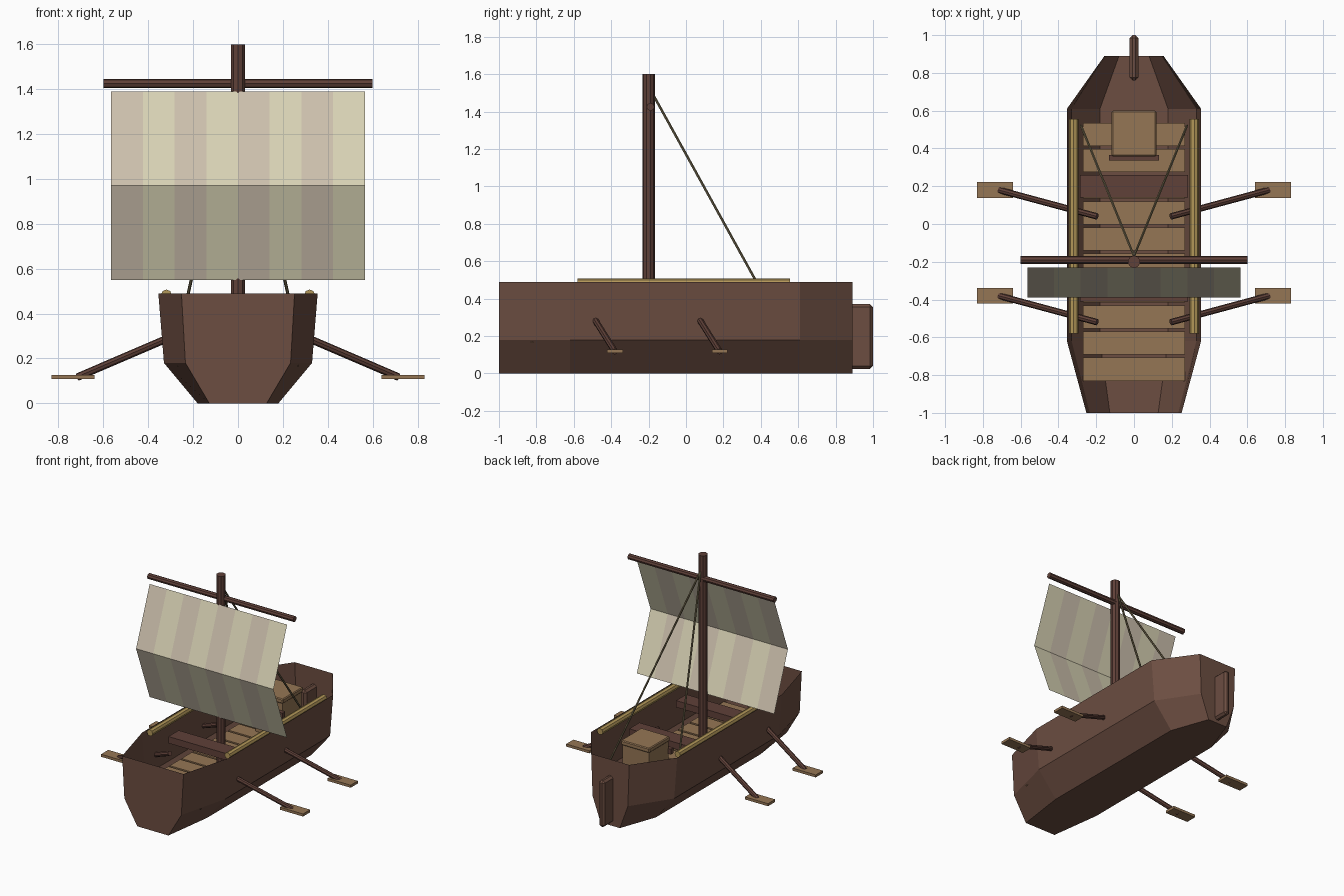
import bpy, bmesh
from mathutils import Vector

if "Cube" in bpy.data.objects:
    bpy.data.objects.remove(bpy.data.objects["Cube"])


def material(name, rgb):
    m = bpy.data.materials.new(name)
    m.diffuse_color = (*rgb, 1)
    m.use_nodes = True
    m.node_tree.nodes["Principled BSDF"].inputs["Base Color"].default_value = m.diffuse_color
    return m


HULL = material("hull brown", (0.15, 0.075, 0.053))
DARK = material("dark wood", (0.115, 0.052, 0.04))
OAK = material("light wood", (0.30, 0.18, 0.09))
ROPE = material("rope", (0.16, 0.13, 0.07))
YELLOW = material("pale rail wood", (0.45, 0.31, 0.10))
CREAM = material("cream cloth", (0.69, 0.65, 0.46))
BEIGE = material("beige cloth", (0.61, 0.53, 0.42))


def finish(name, bm, *mats):
    me = bpy.data.meshes.new(name)
    bm.to_mesh(me)
    bm.free()
    for m in mats:
        me.materials.append(m)
    ob = bpy.data.objects.new(name, me)
    bpy.context.collection.objects.link(ob)
    return ob


def box(name, x, y, z, mat, bevel=0):
    """Box given as (min, max) on each axis."""
    bm = bmesh.new()
    bmesh.ops.create_cube(bm, size=1)
    for v in bm.verts:
        v.co = [r[0] if c < 0 else r[1] for c, r in zip(v.co, (x, y, z))]
    if bevel:
        bmesh.ops.bevel(bm, geom=bm.edges[:], offset=bevel, segments=1, affect='EDGES')
    return finish(name, bm, mat)


def rod(name, a, b, r, mat, sides=8):
    """Faceted cylinder from point a to point b."""
    a, b = Vector(a), Vector(b)
    bm = bmesh.new()
    bmesh.ops.create_cone(bm, cap_ends=True, segments=sides, radius1=r, radius2=r,
                          depth=(b - a).length)
    q = (b - a).to_track_quat('Z', 'Y')
    for v in bm.verts:
        v.co = q @ v.co + (a + b) / 2
    return finish(name, bm, mat)


# Hull: one open cross-section, scaled in width at four stations
profile = [(0.355, 0.49), (0.33, 0.18), (0.18, 0), (-0.18, 0), (-0.33, 0.18), (-0.355, 0.49)]
bm = bmesh.new()
rings = [[bm.verts.new((x * s, y, z)) for x, z in profile]
         for y, s in ((-1, 0.71), (-0.62, 1), (0.61, 1), (0.89, 0.44))]
for r0, r1 in zip(rings, rings[1:]):
    for i in range(5):
        bm.faces.new((r0[i], r1[i], r1[i + 1], r0[i + 1]))
bm.faces.new(rings[0])
bm.faces.new(rings[-1][::-1])
bmesh.ops.recalc_face_normals(bm, faces=bm.faces)
finish("hull", bm, HULL)

# Floor planks
for i in range(10):
    y = -0.83 + i * 0.138
    box(f"floor_plank_{i + 1}", (-0.27, 0.27), (y, y + 0.122), (0.165, 0.19), OAK)

# Rowing benches
for name, y in (("front_bench", -0.35), ("rear_bench", 0.2)):
    box(name, (-0.285, 0.285), (y - 0.06, y + 0.06), (0.35, 0.40), DARK)

# Stern chest with lid and front bar
box("chest", (-0.11, 0.11), (0.365, 0.59), (0.19, 0.455), OAK)
box("chest_lid", (-0.118, 0.118), (0.358, 0.6), (0.455, 0.49), OAK, 0.006)
box("chest_bar", (-0.132, 0.132), (0.335, 0.366), (0.36, 0.40), DARK)

# Rudder
box("rudder", (-0.023, 0.023), (0.76, 1.0), (0.025, 0.37), HULL, 0.015)

# Mast and yard
rod("mast", (0, -0.2, 0.17), (0, -0.2, 1.6), 0.033, DARK, 10)
rod("yard", (-0.6, -0.19, 1.425), (0.6, -0.19, 1.425), 0.021, DARK)

# Sail: eight striped columns folded forward at mid height
bm = bmesh.new()
grid = [[bm.verts.new((-0.565 + i * 1.13 / 8, y, z)) for i in range(9)]
        for y, z in ((-0.23, 0.55), (-0.39, 0.97), (-0.23, 1.39))]
for lo, hi in zip(grid, grid[1:]):
    for i in range(8):
        f = bm.faces.new((lo[i], lo[i + 1], hi[i + 1], hi[i]))
        f.material_index = i % 2
finish("sail", bm, BEIGE, CREAM)

# Gunwale rails, stays and oars on both sides
for side, s in (("left", -1), ("right", 1)):
    rod(f"{side}_rail", (s * 0.319, -0.58, 0.483), (s * 0.319, 0.555, 0.483), 0.024, YELLOW)
    rod(f"{side}_stay", (0, -0.17, 1.48), (s * 0.28, 0.52, 0.23), 0.007, ROPE, 6)
    for n, y in (("front", -0.56), ("rear", 0)):
        rod(f"{side}_{n}_oar_shaft", (s * 0.195, y + 0.04, 0.34),
            (s * 0.715, y + 0.18, 0.117), 0.017, DARK)
        box(f"{side}_{n}_oar_blade", sorted((s * 0.64, s * 0.83)),
            (y + 0.138, y + 0.222), (0.108, 0.127), OAK)
